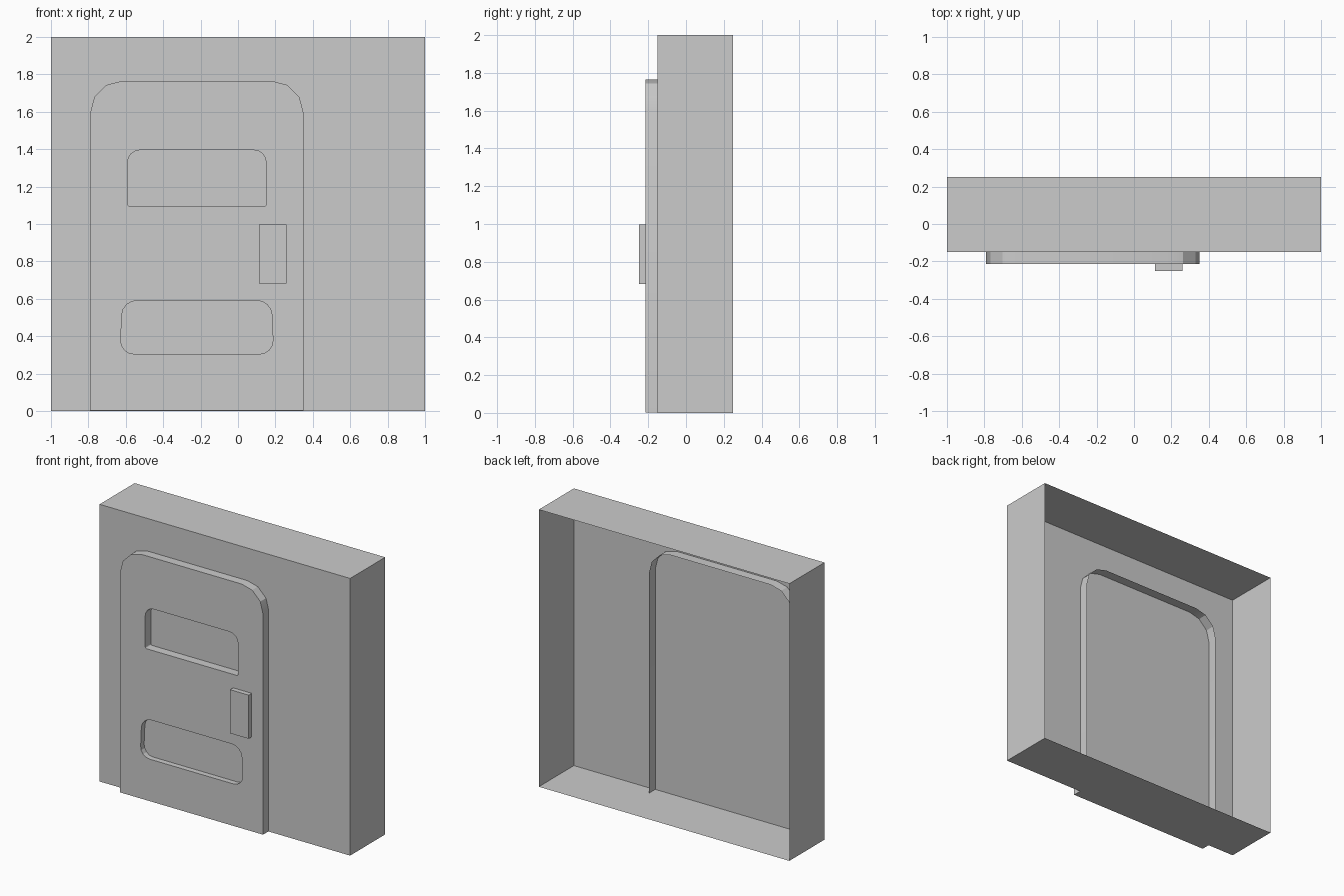
import bpy, bmesh
from math import radians
from mathutils import Vector

if "Cube" in bpy.data.objects:
    bpy.data.objects.remove(bpy.data.objects["Cube"])


def finish(name, bm):
    mesh = bpy.data.meshes.new(name)
    bm.to_mesh(mesh)
    bm.free()
    ob = bpy.data.objects.new(name, mesh)
    bpy.context.collection.objects.link(ob)
    return ob


def box_bm(x, y, z):
    bm = bmesh.new()
    bmesh.ops.create_cube(bm, size=1)
    for v in bm.verts:
        v.co = [lo + (c + 0.5) * (hi - lo) for c, (lo, hi) in zip(v.co, (x, y, z))]
    return bm


def rounded(corners, steps=4):
    """Round each (x, z, radius) corner with a quadratic-to-circular blend."""
    pts, n = [], len(corners)
    for i, (x, z, r) in enumerate(corners):
        c = Vector((x, z))
        if r == 0:
            pts.append(c)
            continue
        a = c + (Vector(corners[i - 1][:2]) - c).normalized() * r
        b = c + (Vector(corners[(i + 1) % n][:2]) - c).normalized() * r
        for k in range(steps + 1):
            t = k / steps
            w = 0.707  # rational weight gives a circular arc
            f = (1 - t) ** 2, 2 * w * t * (1 - t), t ** 2
            pts.append((a * f[0] + c * f[1] + b * f[2]) / sum(f))
    return pts


def ring(bm, pts, y):
    return [bm.verts.new((p.x, y, p.y)) for p in pts]


def bridge(bm, a, b):
    for i in range(len(a)):
        j = (i + 1) % len(a)
        bm.faces.new((a[i], a[j], b[j], b[i]))


# wall: hollow shell, open at the back
bm = box_bm((-1, 1), (-0.15, 0.25), (0, 2))
bm.normal_update()
back = [f for f in bm.faces if f.normal.y > 0.9]
bmesh.ops.delete(bm, geom=back, context='FACES_ONLY')
finish("wall_shell", bm)

# door: arched slab with two recesses, its rim running back through the wall
FRONT, RIM = -0.215, -0.08
outline = rounded([(-0.79, 0.002, 0), (-0.79, 1.765, 0.17),
                   (0.35, 1.765, 0.17), (0.35, 0.002, 0)], 3)
window = rounded([(-0.59, 1.095, 0.01), (-0.59, 1.395, 0.065),
                  (0.15, 1.395, 0.065), (0.15, 1.095, 0.01)])
panel = rounded([(-0.63, 0.305, 0.075), (-0.618, 0.59, 0.075),
                 (0.178, 0.59, 0.075), (0.19, 0.305, 0.075)])
bm = bmesh.new()
outer = ring(bm, outline, FRONT)
loops = [outer]
bridge(bm, outer, ring(bm, outline, RIM))
for pts, floor in ((window, -0.152), (panel, -0.175)):
    a, b = ring(bm, pts, FRONT), ring(bm, pts, floor)
    bridge(bm, a, b)
    bm.faces.new(b)
    loops.append(a)
edges = [bm.edges.get((l[i - 1], l[i])) for l in loops for i in range(len(l))]
bmesh.ops.triangle_fill(bm, use_beauty=True, use_dissolve=False,
                        edges=edges, normal=(0, -1, 0))
bmesh.ops.recalc_face_normals(bm, faces=bm.faces[:])
if sum(f.normal.y * f.calc_area() for f in bm.faces) > 0:
    bmesh.ops.reverse_faces(bm, faces=bm.faces[:])
door = finish("door", bm)
bpy.context.view_layer.objects.active = door
door.select_set(True)
bpy.ops.object.shade_smooth_by_angle(angle=radians(20))

# handle plate
finish("door_handle", box_bm((0.112, 0.26), (-0.25, -0.213), (0.683, 0.998)))
